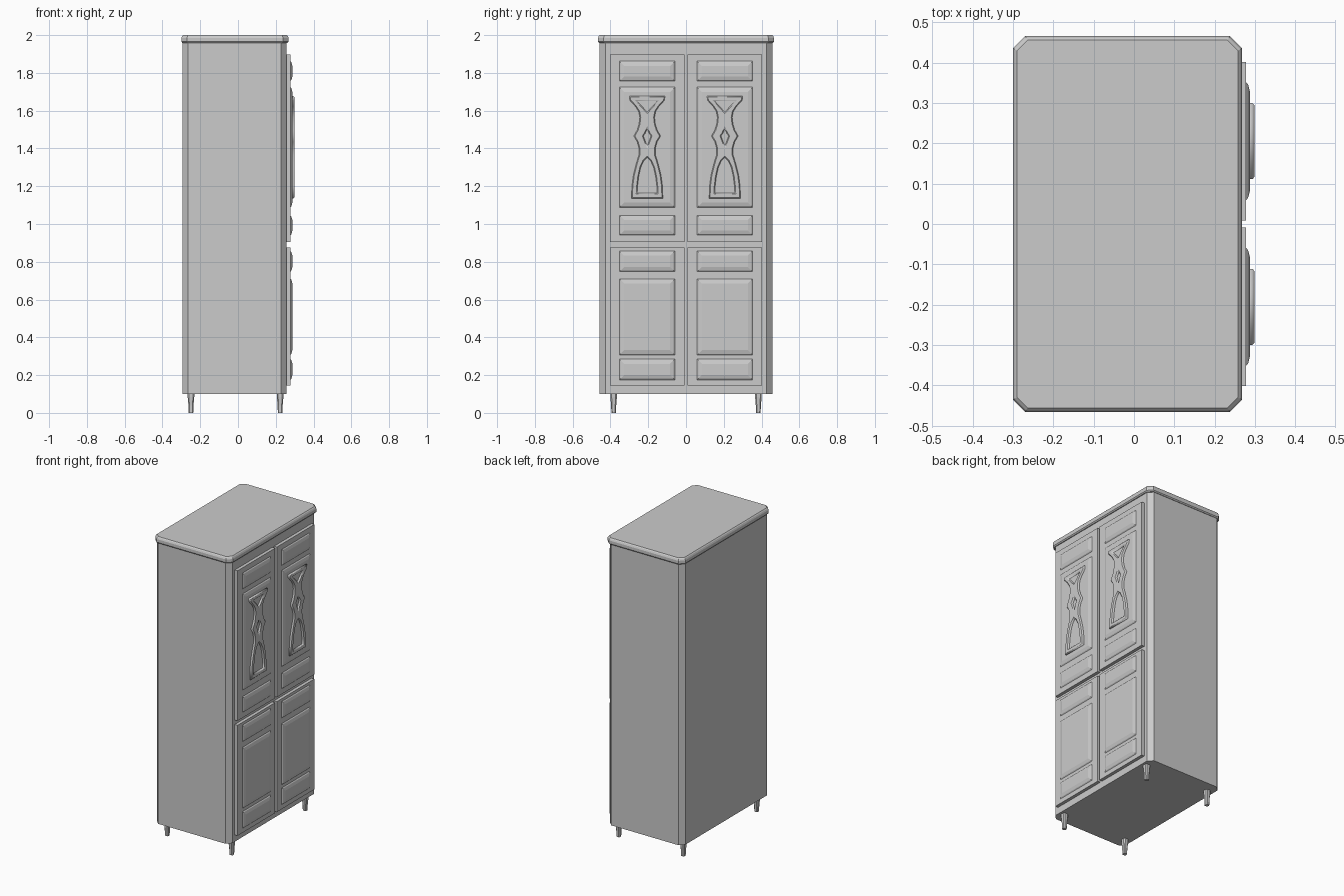
import bpy, bmesh, math

if "Cube" in bpy.data.objects:
    bpy.data.objects.remove(bpy.data.objects["Cube"])


def loft(name, rings):
    """Closed solid skinned through rings of equal point count."""
    bm = bmesh.new()
    vr = [[bm.verts.new(p) for p in r] for r in rings]
    n = len(vr[0])
    for a, b in zip(vr, vr[1:]):
        for i in range(n):
            j = (i + 1) % n
            bm.faces.new((a[i], a[j], b[j], b[i]))
    bm.faces.new(vr[0])
    bm.faces.new(vr[-1])
    bmesh.ops.recalc_face_normals(bm, faces=bm.faces)
    me = bpy.data.meshes.new(name)
    bm.to_mesh(me)
    bm.free()
    ob = bpy.data.objects.new(name, me)
    bpy.context.collection.objects.link(ob)
    return ob


def octagon(x0, x1, y0, y1, c, z):
    """Rectangle with cut corners at height z."""
    return [(x0 + c, y0, z), (x1 - c, y0, z), (x1, y0 + c, z), (x1, y1 - c, z),
            (x1 - c, y1, z), (x0 + c, y1, z), (x0, y1 - c, z), (x0, y0 + c, z)]


def rect(x, y0, y1, z0, z1, inset=0.0):
    """Rectangle facing +x."""
    return [(x, y0 + inset, z0 + inset), (x, y1 - inset, z0 + inset),
            (x, y1 - inset, z1 - inset), (x, y0 + inset, z1 - inset)]


# Cabinet body with cut corners
loft("cabinet_body", [octagon(-0.294, 0.257, -0.457, 0.457, 0.03, z) for z in (0.1, 1.965)])

# Top slab with chamfered rim
loft("top_slab", [octagon(-0.30 + i, 0.268 - i, -0.466 + i, 0.466 - i, 0.03 - i * 0.4, z)
                  for i, z in ((0.006, 1.958), (0.0, 1.965), (0.0, 1.985), (0.004, 1.994), (0.010, 2.0))])

# Tapered legs
for xn, x in (("back", -0.249), ("front", 0.223)):
    for yn, y in (("left", -0.383), ("right", 0.383)):
        loft(f"{xn}_{yn}_leg", [octagon(x - h, x + h, y - h, y + h, h * 0.4, z)
                                for h, z in ((0.012, 0.0), (0.0135, 0.04), (0.0175, 0.085), (0.0175, 0.102))])

# Doors with raised panels: door span, then panel spans in z
doors = {
    "upper": ((0.905, 1.897), ((1.757, 1.862), (1.088, 1.724), (0.941, 1.045))),
    "lower": ((0.145, 0.875), ((0.748, 0.857), (0.307, 0.710), (0.175, 0.285))),
}

# Half outlines of the carved ornament (offset from middle, z), top to bottom
outer = [(0.094, 1.677), (0.092, 1.655), (0.062, 1.622), (0.045, 1.595), (0.039, 1.565),
         (0.043, 1.53), (0.053, 1.497), (0.071, 1.466), (0.053, 1.435), (0.043, 1.40),
         (0.044, 1.365), (0.058, 1.32), (0.073, 1.26), (0.081, 1.20), (0.083, 1.136)]
triangle = [(0.055, 1.652), (0.022, 1.617), (0.0, 1.592)]
diamond = [(0.0, 1.506), (0.009, 1.482), (0.020, 1.466), (0.009, 1.436), (0.0, 1.412)]
arch = [(0.0, 1.352), (0.018, 1.335), (0.034, 1.30), (0.045, 1.25), (0.051, 1.20), (0.053, 1.164)]


def ornament(name, y):
    """Pierced carving made from a filled flat curve facing +x."""
    cu = bpy.data.curves.new(name, 'CURVE')
    cu.dimensions = '2D'
    cu.fill_mode = 'BOTH'
    for half in (outer, triangle, diamond, arch):
        pts = half + [(-u, v) for u, v in reversed(half) if u > 0]
        sp = cu.splines.new('POLY')
        sp.points.add(len(pts) - 1)
        for p, (u, v) in zip(sp.points, pts):
            p.co = (u, v, 0, 1)
        sp.use_cyclic_u = True
    cu.extrude = 0.007
    cu.bevel_depth = 0.005
    cu.bevel_resolution = 0
    cu.offset = -0.005
    ob = bpy.data.objects.new(name, cu)
    ob.rotation_euler = (math.pi / 2, 0, math.pi / 2)
    ob.location = (0.287, y, 0)
    bpy.context.collection.objects.link(ob)


for side, s in (("left", -1), ("right", 1)):
    ya, yb = sorted((s * 0.009, s * 0.402))
    pa, pb = sorted((s * 0.059, s * 0.352))
    for level, ((z0, z1), panels) in doors.items():
        loft(f"{level}_{side}_door", [rect(x, ya, yb, z0, z1) for x in (0.25, 0.278)])
        for k, (p0, p1) in enumerate(panels):
            loft(f"{level}_{side}_panel_{k + 1}",
                 [rect(x, pa, pb, p0, p1, i)
                  for x, i in ((0.270, 0.0), (0.278, 0.0), (0.283, 0.006), (0.288, 0.025))])
    ornament(f"{side}_door_ornament", s * 0.2055)
